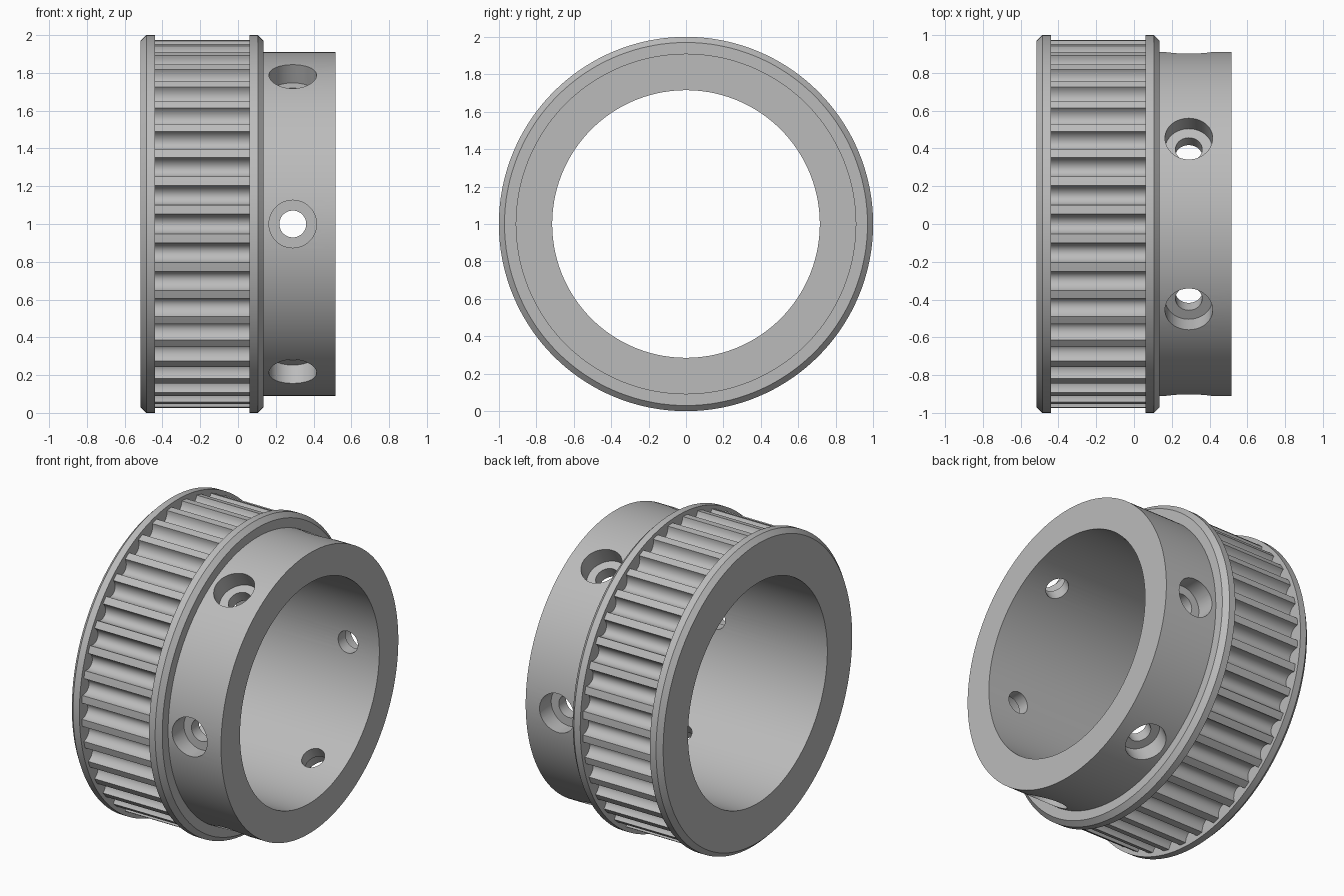
import bpy, bmesh
from math import sin, cos, pi, radians, sqrt
from mathutils import Matrix, Vector

cube = bpy.data.objects.get("Cube")
if cube:
    bpy.data.objects.remove(cube, do_unlink=True)

SEGMENTS = 180
TEETH = 40
TOOTH_R, GROOVE_DEPTH, GROOVE_HALF = 0.975, 0.062, 0.054
RIM_START, RIM_END = -0.44, 0.06
BORE_R, ROOT_R, HUB_R = 0.715, 0.895, 0.91
HOLE_X, HOLES = 0.29, 6

metal = bpy.data.materials.new("grey_metal")
metal.use_nodes = True
grey = (0.5, 0.5, 0.5, 1)
metal.diffuse_color = grey
metal.node_tree.nodes["Principled BSDF"].inputs["Base Color"].default_value = grey


def make_object(name, bm):
    bmesh.ops.recalc_face_normals(bm, faces=bm.faces)
    mesh = bpy.data.meshes.new(name)
    bm.to_mesh(mesh)
    bm.free()
    mesh.materials.append(metal)
    obj = bpy.data.objects.new(name, mesh)
    bpy.context.collection.objects.link(obj)
    return obj


def lathe(bm, profile, segments, closed, matrix):
    """Turn (along, radius) points around the local x axis."""
    rings = []
    for i in range(segments):
        a = 2 * pi * i / segments
        rings.append([bm.verts.new(matrix @ Vector((x, r * cos(a), r * sin(a))))
                      for x, r in profile])
    count = len(profile)
    for i, ring in enumerate(rings):
        nxt = rings[(i + 1) % segments]
        for j in range(count if closed else count - 1):
            k = (j + 1) % count
            bm.faces.new((ring[j], ring[k], nxt[k], nxt[j]))
    if not closed:
        bm.faces.new([ring[0] for ring in rings])
        bm.faces.new([ring[-1] for ring in rings])


def smooth(obj, angle):
    bpy.ops.object.select_all(action='DESELECT')
    obj.select_set(True)
    bpy.context.view_layer.objects.active = obj
    bpy.ops.object.shade_smooth_by_angle(angle=radians(angle))


centre = Matrix.Translation((0, 0, 1))

# Body: bore, two chamfered flanges and hub in one turned profile
profile = [(-0.515, BORE_R), (-0.515, 0.97), (-0.485, 1), (RIM_START, 1),
           (RIM_START, ROOT_R), (RIM_END, ROOT_R), (RIM_END, 1), (0.105, 1),
           (0.135, 0.97), (0.135, HUB_R), (0.515, HUB_R), (0.515, BORE_R)]
bm = bmesh.new()
lathe(bm, profile, SEGMENTS, True, centre)
body = make_object("pulley_body", bm)

# Stepped screw holes around the hub, the first facing the front
bm = bmesh.new()
step = [(0.6, 0.071), (0.79, 0.071), (0.79, 0.126), (1.05, 0.126)]
for i in range(HOLES):
    turn = Matrix.Rotation(2 * pi * i / HOLES, 4, 'X')
    aim = Matrix.Rotation(-pi / 2, 4, 'Z')
    place = centre @ Matrix.Translation((HOLE_X, 0, 0)) @ turn @ aim
    lathe(bm, step, 48, False, place)
cutter = make_object("hole_cutter", bm)
cutter.hide_render = True

cut = body.modifiers.new("holes", 'BOOLEAN')
cut.operation = 'DIFFERENCE'
cut.solver = 'EXACT'
cut.object = cutter
bpy.ops.object.select_all(action='DESELECT')
body.select_set(True)
bpy.context.view_layer.objects.active = body
bpy.ops.object.modifier_apply(modifier=cut.name)
bpy.data.objects.remove(cutter, do_unlink=True)
smooth(body, 30)

# Toothed rim: round grooves with narrow lands between them
outline = []
pitch = 2 * pi / TEETH
STEPS = 14
for t in range(TEETH):
    for s in range(STEPS + 1):
        u = -cos(pi * s / STEPS)
        depth = GROOVE_DEPTH * sqrt(max(0, 1 - u * u))
        outline.append((t * pitch + u * GROOVE_HALF, TOOTH_R - depth))
    # Middle of the land
    outline.append(((t + 0.5) * pitch, TOOTH_R))

bm = bmesh.new()
edges = [[bm.verts.new((x, r * cos(a), 1 + r * sin(a))) for a, r in outline]
         for x in (RIM_START, RIM_END)]
for i in range(len(outline)):
    k = (i + 1) % len(outline)
    bm.faces.new((edges[0][i], edges[0][k], edges[1][k], edges[1][i]))
teeth = make_object("toothed_rim", bm)
smooth(teeth, 35)
